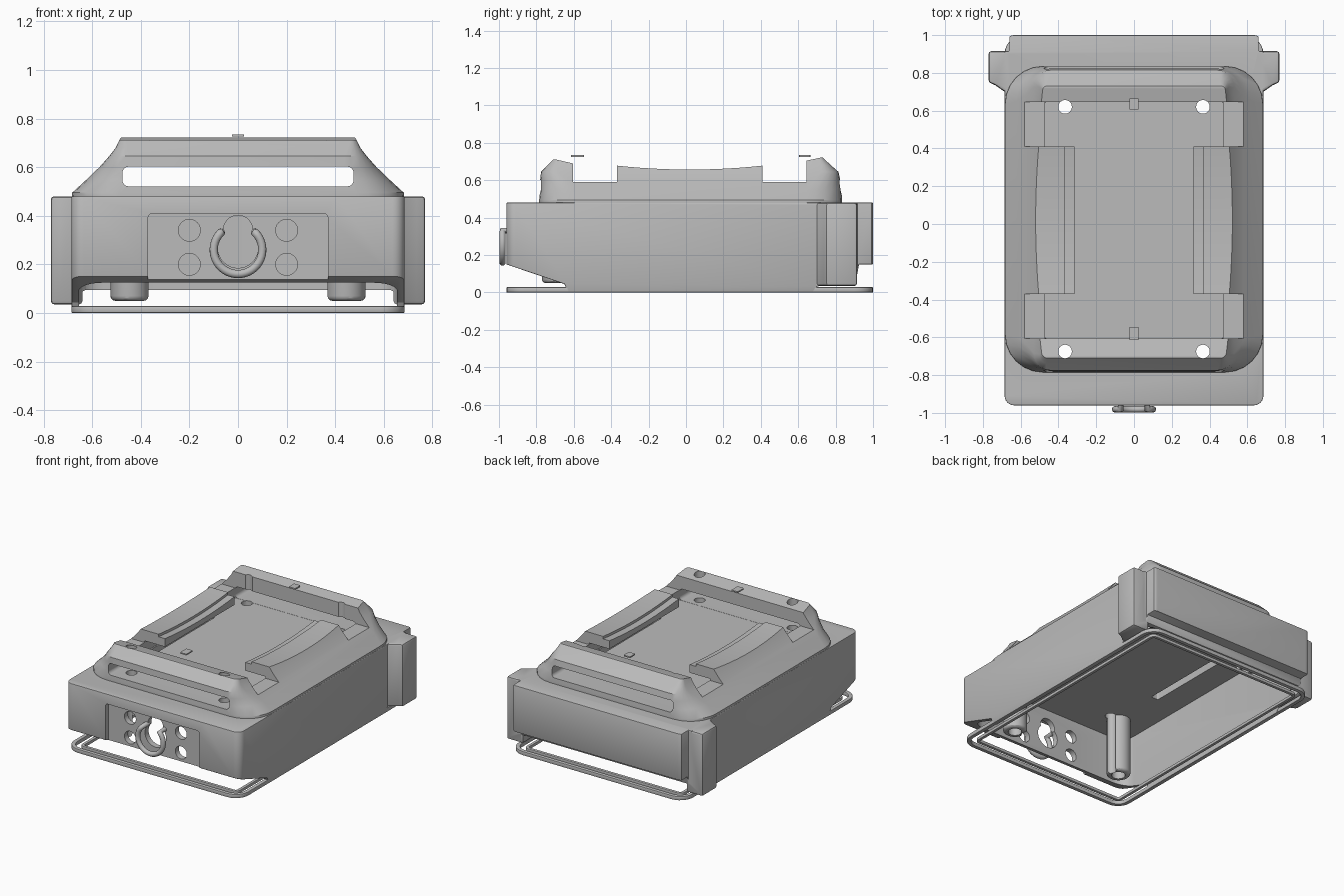
import bpy, bmesh, math
from mathutils import Vector

cube = bpy.data.objects.get("Cube")
if cube:
    bpy.data.objects.remove(cube, do_unlink=True)

grey = bpy.data.materials.new("plain grey")
grey.use_nodes = True
grey.diffuse_color = (0.5, 0.5, 0.5, 1)
grey.node_tree.nodes["Principled BSDF"].inputs["Base Color"].default_value = (0.5, 0.5, 0.5, 1)


def loft(name, rings):
    """Skin a list of equal-length point rings and cap both ends."""
    bm = bmesh.new()
    loops = [[bm.verts.new(p) for p in ring] for ring in rings]
    n = len(loops[0])
    for a, b in zip(loops, loops[1:]):
        for i in range(n):
            j = (i + 1) % n
            bm.faces.new((a[i], a[j], b[j], b[i]))
    bm.faces.new(loops[0])
    bm.faces.new(loops[-1])
    bmesh.ops.recalc_face_normals(bm, faces=bm.faces)
    mesh = bpy.data.meshes.new(name)
    bm.to_mesh(mesh)
    bm.free()
    mesh.materials.append(grey)
    obj = bpy.data.objects.new(name, mesh)
    bpy.context.collection.objects.link(obj)
    return obj


def prism(name, points, lo, hi, axis):
    def place(p, t):
        return {"x": (t, p[0], p[1]), "y": (p[0], t, p[1]), "z": (p[0], p[1], t)}[axis]
    return loft(name, [[place(p, t) for p in points] for t in (lo, hi)])


def rounded(x0, x1, y0, y1, r, n=6):
    pts = []
    for cx, cy, start in ((x1 - r, y1 - r, 0), (x0 + r, y1 - r, 90),
                          (x0 + r, y0 + r, 180), (x1 - r, y0 + r, 270)):
        for k in range(n + 1):
            a = math.radians(start + 90 * k / n)
            pts.append((cx + r * math.cos(a), cy + r * math.sin(a)))
    return pts


def circle(cx, cy, r, n=32):
    return [(cx + r * math.cos(math.tau * k / n), cy + r * math.sin(math.tau * k / n))
            for k in range(n)]


def apply(obj, mod):
    bpy.context.view_layer.objects.active = obj
    bpy.ops.object.modifier_apply(modifier=mod.name)


def combine(obj, other, operation="DIFFERENCE"):
    mod = obj.modifiers.new("combine", "BOOLEAN")
    mod.operation, mod.solver, mod.object = operation, "EXACT", other
    apply(obj, mod)
    bpy.data.objects.remove(other, do_unlink=True)


def bevel(obj, width, segments=2):
    mod = obj.modifiers.new("bevel", "BEVEL")
    mod.width, mod.segments, mod.limit_method = width, segments, "ANGLE"
    mod.angle_limit = math.radians(40)
    apply(obj, mod)


def smooth(obj):
    bpy.ops.object.select_all(action="DESELECT")
    obj.select_set(True)
    bpy.context.view_layer.objects.active = obj
    bpy.ops.object.shade_smooth_by_angle(angle=math.radians(30))


# Lower housing: side profile trimmed to a rounded plan
side = [(-0.96, 0.15), (-0.65, 0.045), (-0.63, 0.0), (0.68, 0.0), (0.7, 0.03),
        (0.86, 0.095), (0.915, 0.095), (0.925, 0.15), (1.0, 0.15), (1.0, 0.48), (-0.96, 0.48)]
housing = prism("housing", side, -0.8, 0.8, "x")
combine(housing, prism("plan", rounded(-0.685, 0.685, -0.96, 1.0, 0.05), -0.1, 0.6, "z"), "INTERSECT")
for s in (-1, 1):
    combine(housing, prism("step", [(s * 0.66, 0.915), (s * 0.8, 0.915),
                                    (s * 0.8, 1.1), (s * 0.66, 1.1)], -0.1, 0.6, "z"))
bevel(housing, 0.014)

# Corner pillars at the back
ear = [(0.64, 0.7), (0.685, 0.7), (0.735, 0.735), (0.77, 0.75), (0.77, 0.915), (0.64, 0.915)]
for s in (-1, 1):
    pillar = prism("pillar", [(s * x, y) for x, y in ear], 0.035, 0.48, "z")
    bevel(pillar, 0.014)
    combine(housing, pillar, "UNION")

# Raised upper deck with concave sloping sides
levels = [(0.46, 0.684, -0.785, 0.835, 0.2), (0.495, 0.682, -0.785, 0.835, 0.2),
          (0.55, 0.622, -0.78, 0.83, 0.18), (0.6, 0.57, -0.78, 0.825, 0.14),
          (0.645, 0.53, -0.775, 0.815, 0.09), (0.68, 0.503, -0.74, 0.775, 0.05),
          (0.722, 0.482, -0.70, 0.73, 0.02)]
deck = loft("deck", [[(x, y, z) for x, y in rounded(-hx, hx, y0, y1, r)]
                     for z, hx, y0, y1, r in levels])
arc = [(0.02 + 0.39 * t / 6, 0.657 + 0.021 * (t / 6) ** 2) for t in range(-6, 7)]
skyline = [(-0.8, 0.9), (-0.8, 0.712), (-0.7, 0.712), (-0.605, 0.69), (-0.605, 0.59), (-0.37, 0.59)]
skyline += arc + [(0.41, 0.59), (0.645, 0.59), (0.645, 0.705), (0.72, 0.721), (0.85, 0.721), (0.85, 0.9)]
combine(deck, prism("skyline_cut", skyline, -0.9, 0.9, "x"))
combine(deck, prism("tray_cut", rounded(-0.475, 0.475, -0.605, 0.645, 0.01), 0.52, 0.9, "z"))
combine(deck, prism("slot_cut", rounded(-0.475, 0.475, 0.521, 0.602, 0.025), -1, 1, "y"))
combine(housing, deck, "UNION")

# Hollow inside, narrow slits under the rails, front recess and holes
combine(housing, prism("cavity", rounded(-0.655, 0.655, -0.885, 0.89, 0.1), -0.1, 0.465, "z"))
for s in (-1, 1):
    x0, x1 = sorted((s * 0.41, s * 0.465))
    combine(housing, prism("slit", rounded(x0, x1, -0.31, 0.33, 0.01), 0.4, 0.56, "z"))
combine(housing, prism("recess", rounded(-0.37, 0.37, -0.2, 0.41, 0.02), -1.1, -0.925, "y"))
for s in (-1, 1):
    for z in (0.2, 0.34):
        combine(housing, prism("round_hole", circle(s * 0.2, z, 0.045), -1.1, -0.8, "y"))
for z, r in ((0.268, 0.083), (0.342, 0.06)):
    combine(housing, prism("keyhole", circle(0, z, r), -1.1, -0.8, "y"))

# Screw posts under the deck with rounded, bored ends, and holes through the deck
for s in (-1, 1):
    for y, low in ((-0.69, 0.05), (0.64, 0.27)):
        post = prism("post", circle(s * 0.445, y, 0.08), low, 0.5, "z")
        bevel(post, 0.02, 3)
        combine(post, prism("bore", circle(s * 0.445, y, 0.045), -0.1, low + 0.08, "z"))
        combine(housing, post, "UNION")
    for y in (-0.675, 0.62):
        combine(housing, prism("screw_hole", circle(s * 0.365, y, 0.036), -0.1, 0.9, "z"))
smooth(housing)

# Side rails overhanging the tray
for s, label in ((1, "left"), (-1, "right")):
    for part, x0, x1, drop in (("rail", 0.365, 0.5, 0.0), ("rail_lip", 0.315, 0.37, 0.018)):
        pts = [(y, z - drop) for y, z in arc] + [(0.41, 0.602), (-0.37, 0.602)]
        smooth(prism(label + "_" + part, pts, s * x0, s * x1, "x"))

# Bottom gasket: two nested rings
for name, inset, width, top in (("outer_gasket", 0.0, 0.028, 0.028), ("inner_gasket", 0.065, 0.022, 0.022)):
    def outline(d):
        return rounded(-0.685 + d, 0.685 - d, -0.96 + d, 1.0 - d, 0.1 - d)
    ring = prism(name, outline(inset), 0.0, top, "z")
    combine(ring, prism("inside", outline(inset + width), -0.1, 0.1, "z"))
    bevel(ring, 0.004)
    smooth(ring)

# Open hook ring on the front, its ends bent back into the recess
curve = bpy.data.curves.new("hook", "CURVE")
curve.dimensions = "3D"
curve.bevel_depth, curve.bevel_resolution, curve.use_fill_caps = 0.017, 4, True
path = []
for k in range(33):
    a = math.radians(135 + 270 * k / 32)
    path.append(Vector((0.1 * math.cos(a), -0.981, 0.26 + 0.1 * math.sin(a))))
back = Vector((0, 0.07, 0))
path = [path[0] + back] + path + [path[-1] + back]
spline = curve.splines.new("POLY")
spline.points.add(len(path) - 1)
for point, co in zip(spline.points, path):
    point.co = (*co, 1)
curve.materials.append(grey)
hook = bpy.data.objects.new("hook", curve)
bpy.context.collection.objects.link(hook)

# Small orientation tabs above the ridges
for name, y0, y1 in (("front_tab", -0.615, -0.545), ("back_tab", 0.605, 0.665)):
    prism(name, rounded(-0.025, 0.025, y0, y1, 0.004, 2), 0.725, 0.734, "z")
